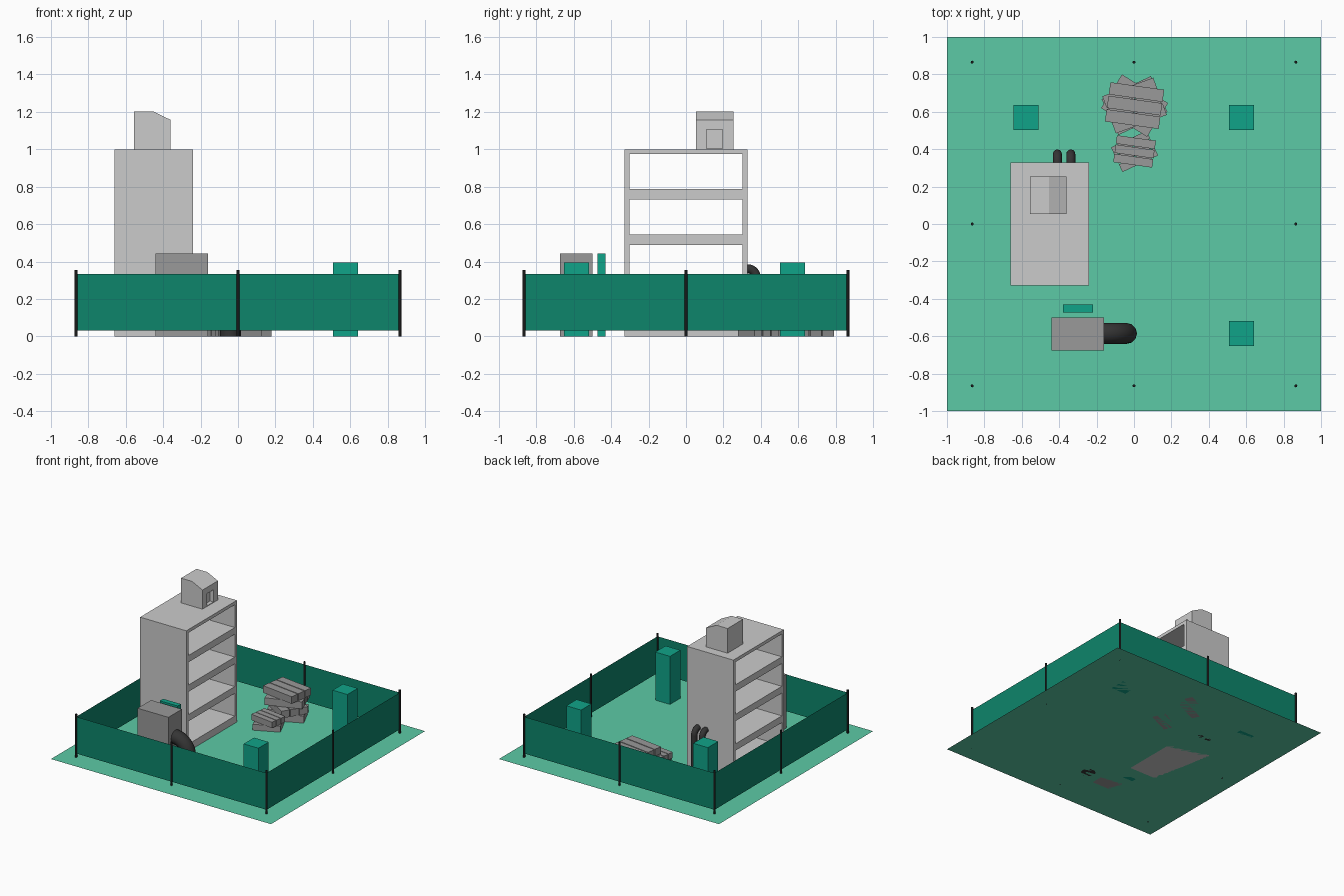
import bpy, bmesh
from math import sin, cos, pi, radians
from mathutils import Matrix, Vector

if "Cube" in bpy.data.objects:
    bpy.data.objects.remove(bpy.data.objects["Cube"])


def material(name, rgb):
    m = bpy.data.materials.new(name)
    m.diffuse_color = (*rgb, 1)
    m.use_nodes = True
    m.node_tree.nodes["Principled BSDF"].inputs["Base Color"].default_value = m.diffuse_color
    return m


GROUND = material("mint", (0.107, 0.59, 0.38))
FENCE = material("dark_green", (0.004, 0.235, 0.147))
TEAL = material("teal", (0.005, 0.37, 0.25))
BLACK = material("black", (0.01, 0.01, 0.01))
DARK = material("dark_rubber", (0.035, 0.035, 0.035))
GREY = material("mid_grey", (0.32, 0.32, 0.32))


def finish(name, bm, mat=None):
    bmesh.ops.recalc_face_normals(bm, faces=bm.faces)
    me = bpy.data.meshes.new(name)
    bm.to_mesh(me)
    bm.free()
    ob = bpy.data.objects.new(name, me)
    bpy.context.collection.objects.link(ob)
    if mat:
        me.materials.append(mat)
    return ob


def add_box(bm, lo, hi, rot=Matrix()):
    lo, hi = Vector(lo), Vector(hi)
    m = rot @ Matrix.Translation((lo + hi) / 2) @ Matrix.Diagonal((*(hi - lo), 1))
    bmesh.ops.create_cube(bm, size=1, matrix=m)


def box(name, lo, hi, mat=None):
    bm = bmesh.new()
    add_box(bm, lo, hi)
    return finish(name, bm, mat)


def cut(ob, cutter):
    cutter.hide_render = True
    cutter.hide_viewport = True
    mod = ob.modifiers.new("opening", 'BOOLEAN')
    mod.operation = 'DIFFERENCE'
    mod.solver = 'EXACT'
    mod.object = cutter


def elbow(name, start, direction, reach, height, bend, radius):
    """Pipe leaving a wall horizontally and bending down to the ground."""
    s, d = Vector((*start, 0)), Vector((*direction, 0))
    pts = [(0, height)]
    for i in range(13):
        a = pi / 2 * i / 12
        pts.append((reach - bend + bend * sin(a), height - bend + bend * cos(a)))
    pts.append((reach, 0))
    cu = bpy.data.curves.new(name, 'CURVE')
    cu.dimensions = '3D'
    cu.bevel_depth = radius
    cu.bevel_resolution = 4
    cu.use_fill_caps = True
    sp = cu.splines.new('POLY')
    sp.points.add(len(pts) - 1)
    for p, (u, z) in zip(sp.points, pts):
        p.co = (*(s + d * u + Vector((0, 0, z))), 1)
    cu.materials.append(DARK)
    bpy.context.collection.objects.link(bpy.data.objects.new(name, cu))


# Ground sheet
bm = bmesh.new()
bmesh.ops.create_grid(bm, x_segments=1, y_segments=1, size=1)
finish("ground_sheet", bm, GROUND)

# Fence: four sheets and eight posts
F = 0.865
bm = bmesh.new()
ring = [(-F, -F), (F, -F), (F, F), (-F, F)]
lower = [bm.verts.new((x, y, 0.03)) for x, y in ring]
upper = [bm.verts.new((x, y, 0.332)) for x, y in ring]
for i in range(4):
    j = (i + 1) % 4
    bm.faces.new((lower[i], lower[j], upper[j], upper[i]))
finish("fence_panels", bm, FENCE)

bm = bmesh.new()
for x in (-F, 0, F):
    for y in (-F, 0, F):
        if x or y:
            bmesh.ops.create_cone(bm, cap_ends=True, segments=12, radius1=0.008, radius2=0.008,
                                  depth=0.355, matrix=Matrix.Translation((x, y, 0.1775)))
finish("fence_posts", bm, BLACK)

# Open-sided block with four see-through storeys
block = box("building_frame", (-0.66, -0.328, 0), (-0.24, 0.328, 1))
holes = box("storey_cutter", (-0.8, -0.302, 0.059), (-0.1, 0.302, 0.246))
arr = holes.modifiers.new("storeys", 'ARRAY')
arr.count = 4
arr.use_relative_offset = False
arr.use_constant_offset = True
arr.constant_offset_displace = (0, 0, 0.2425)
cut(block, holes)

# Rooftop cabin with sloping roof and a recessed doorway
profile = [(-0.555, 1), (-0.36, 1), (-0.36, 1.157), (-0.455, 1.203), (-0.555, 1.203)]
bm = bmesh.new()
face = bm.faces.new([bm.verts.new((x, 0.053, z)) for x, z in profile])
ext = bmesh.ops.extrude_face_region(bm, geom=[face])
bmesh.ops.translate(bm, vec=(0, 0.2, 0),
                    verts=[v for v in ext["geom"] if isinstance(v, bmesh.types.BMVert)])
cabin = finish("roof_cabin", bm)
cut(cabin, box("door_cutter", (-0.39, 0.11, 1.005), (-0.3, 0.195, 1.105)))

# Teal pillars
for name, x, y in (("back_right", 0.575, 0.57), ("back_left", -0.578, 0.57),
                   ("front_right", 0.575, -0.585)):
    box("pillar_" + name, (x - 0.067, y - 0.067, 0), (x + 0.067, y + 0.067, 0.395), TEAL)

# Machine box, its hose and the teal panel behind
box("machine_box", (-0.44, -0.675, 0), (-0.16, -0.5, 0.443), GREY)
box("machine_panel", (-0.38, -0.472, 0), (-0.218, -0.43, 0.443), TEAL)
elbow("machine_hose", (-0.17, -0.585), (1, 0), 0.13, 0.25, 0.12, 0.056)

# Twin pipes on the back wall
for side, x in (("left", -0.41), ("right", -0.338)):
    elbow("wall_pipe_" + side, (x, 0.32), (0, 1), 0.055, 0.361, 0.045, 0.024)


def plank_stack(name, x, y, length, pitch, thick, angles):
    """Layers of three planks, each layer turned by its own angle."""
    bm = bmesh.new()
    for k, a in enumerate(angles):
        rot = Matrix.Translation((x, y, k * thick)) @ Matrix.Rotation(radians(a), 4, 'Z')
        for i in (-1, 0, 1):
            add_box(bm, (-length / 2, (i - 0.45) * pitch, 0),
                    (length / 2, (i + 0.45) * pitch, thick * 0.97), rot)
    finish(name, bm, GREY)


# Plank stacks
plank_stack("large_plank_stack", 0.003, 0.633, 0.29, 0.073, 0.06, (25, -32, 20, -8))
plank_stack("small_plank_stack", 0.003, 0.388, 0.21, 0.05, 0.05, (25, -8))
